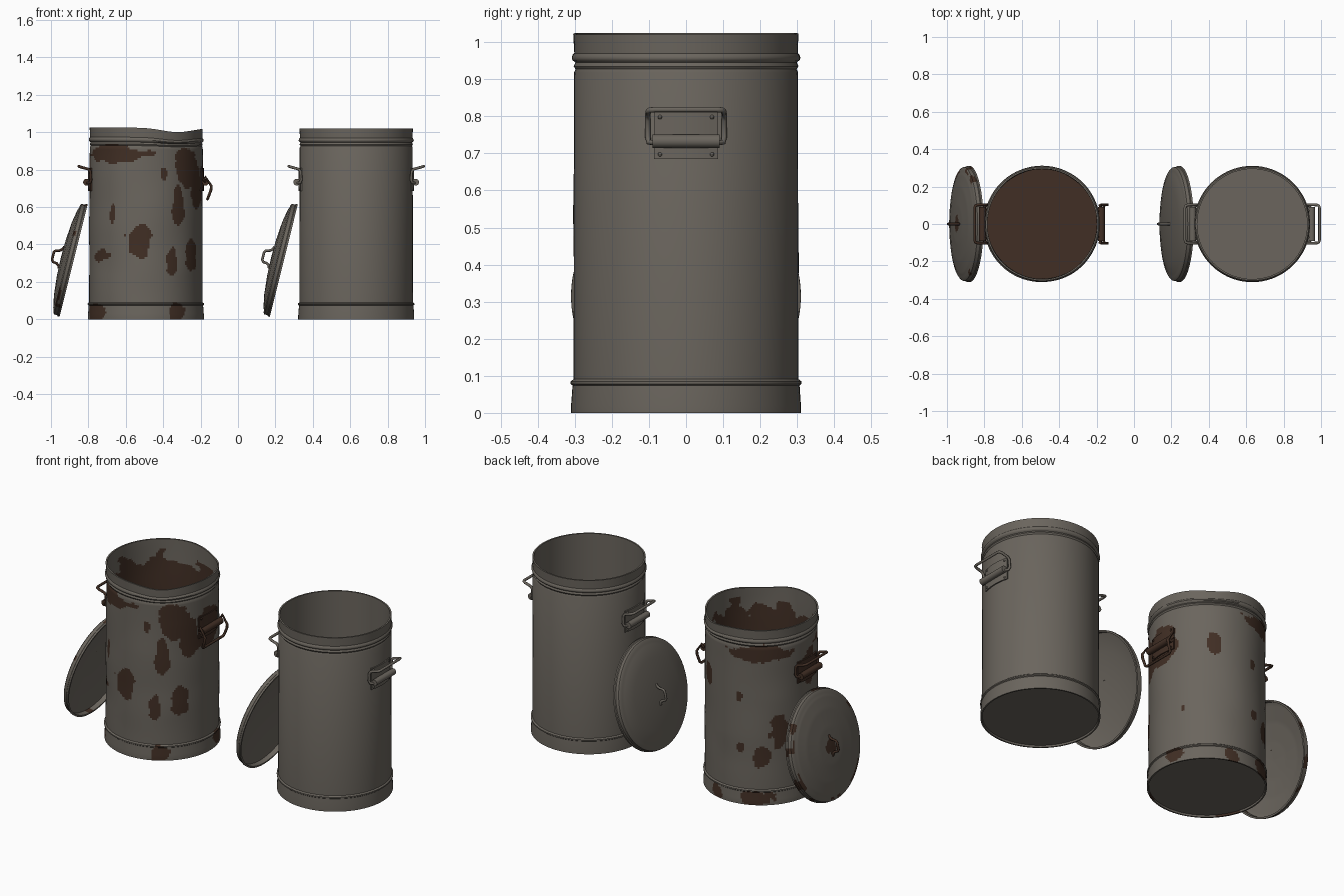
import bpy, bmesh, math
from mathutils import Vector, Matrix, noise

if "Cube" in bpy.data.objects:
    bpy.data.objects.remove(bpy.data.objects["Cube"])

def material(name, rgb):
    m = bpy.data.materials.new(name)
    m.diffuse_color = (*rgb, 1)
    m.use_nodes = True
    m.node_tree.nodes["Principled BSDF"].inputs["Base Color"].default_value = m.diffuse_color
    return m

METAL = material("grey metal", (0.145, 0.130, 0.110))
RUST = material("brown rust", (0.053, 0.028, 0.018))

def finish(ob, mats, angle=35):
    for m in mats:
        ob.data.materials.append(m)
    for p in ob.data.polygons:
        p.use_smooth = True
    ob.data.set_sharp_from_angle(angle=math.radians(angle))
    return ob

def link(name, bm):
    me = bpy.data.meshes.new(name)
    bm.to_mesh(me)
    bm.free()
    ob = bpy.data.objects.new(name, me)
    bpy.context.collection.objects.link(ob)
    return ob

def resample(profile, step):
    out = [profile[0]]
    for (r0, z0), (r1, z1) in zip(profile, profile[1:]):
        n = max(1, round(math.hypot(r1 - r0, z1 - z0) / step))
        out += [(r0 + (r1 - r0) * i / n, z0 + (z1 - z0) * i / n) for i in range(1, n + 1)]
    return out

def lathe(name, profile, segs, matrix, rule=None, warp=None):
    """Spin a profile around z; rule(face centre, normal) picks rusty faces."""
    bm = bmesh.new()
    rings = []
    for r, z in profile:
        n = 1 if r < 1e-6 else segs
        rings.append([bm.verts.new((r * math.cos(2 * math.pi * i / segs),
                                    r * math.sin(2 * math.pi * i / segs), z)) for i in range(n)])
    for a, b in zip(rings, rings[1:]):
        if len(a) == 1 and len(b) == 1:
            continue                            # step along the axis, no surface
        for i in range(segs):
            j = (i + 1) % segs
            vs = [a[i % len(a)], a[j % len(a)], b[j % len(b)], b[i % len(b)]]
            bm.faces.new(list(dict.fromkeys(vs)))
    bmesh.ops.remove_doubles(bm, verts=bm.verts[:], dist=1e-5)
    bmesh.ops.recalc_face_normals(bm, faces=bm.faces[:])
    bm.normal_update()
    if rule:
        for f in bm.faces:
            f.material_index = int(rule(f.calc_center_median(), f.normal))
    if warp:
        for v in bm.verts:
            v.co = warp(v.co)
    bm.transform(matrix)
    return finish(link(name, bm), [METAL, RUST])

def tube(name, points, radius, matrix, mat):
    """Bent wire through the points."""
    cu = bpy.data.curves.new(name, 'CURVE')
    cu.dimensions = '3D'
    cu.bevel_depth, cu.bevel_resolution, cu.use_fill_caps = radius, 2, True
    sp = cu.splines.new('POLY')
    sp.points.add(len(points) - 1)
    for p, co in zip(sp.points, points):
        p.co = (*(matrix @ Vector(co)), 1)
    ob = bpy.data.objects.new(name, cu)
    bpy.context.collection.objects.link(ob)
    bpy.ops.object.select_all(action='DESELECT')
    ob.select_set(True)
    bpy.context.view_layer.objects.active = ob
    bpy.ops.object.convert(target='MESH')
    return finish(bpy.context.object, [mat], 50)

# Can wall: underside, base band, beads, rim, then back down the inside
CAN = [(0, .01), (.300, .01), (.302, 0), (.310, 0), (.310, .02), (.306, .074), (.311, .078),
       (.311, .085), (.303, .091), (.302, .918), (.298, .927), (.303, .935), (.298, .945),
       (.306, .951), (.308, .957), (.306, .964), (.301, .970), (.303, 1.02), (.294, 1.02),
       (.294, .03), (0, .03)]

# Lid: rim, stepped shoulder, shallow dome, then the underside
LID = [(.300, 0), (.310, 0), (.310, .010), (.305, .014), (.304, .032), (.296, .038), (.283, .039),
       (.270, .045), (.20, .058), (.10, .067), (0, .070),
       (0, .062), (.10, .059), (.20, .050), (.290, .032), (.300, .028), (.300, 0)]

# Rust patches: azimuth, height, half angle, half height
PATCHES = [(-125, .885, 36, .045), (-96, .41, 11, .10), (-142, .34, 13, .032), (-126, .57, 3, .055),
           (-63, .30, 7, .07), (-38, .35, 10, .075), (-54, .60, 8, .12), (-44, .80, 17, .12),
           (-26, .70, 13, .11), (0, .74, 19, .12), (-71, .78, 3, .04), (-112, .45, 1.5, .012),
           (122, .885, 34, .045), (182, .76, 13, .09), (145, .43, 13, .09), (124, .29, 9, .07),
           (103, .33, 5, .03), (101, .62, 4, .035), (58, .69, 7, .055), (26, .32, 2, .015),
           (-152, .04, 16, .06), (-57, .03, 9, .055), (120, .04, 18, .05), (75, .03, 8, .04),
           (15, .05, 10, .04)]

def can_rust(c, n):
    wob = noise.noise(c * 13) * .9 + noise.noise(c * 30) * .35
    radial = Vector((c.x, c.y, 0))
    if c.z > .02 and (radial.length < .29 or n.dot(radial) < -.1 and radial.length < .296):
        return c.z < .90 + .12 * wob            # rusty inside, bare near the rim
    if c.z < .012 and radial.length < .3 or c.z > .965:
        return False
    az = math.degrees(math.atan2(c.y, c.x))
    return any((((az - a + 180) % 360 - 180) / w) ** 2 + ((c.z - z) / h) ** 2 < 1 + wob
               for a, z, w, h in PATCHES)

def can_warp(co):
    k = 1 + .012 * noise.noise(co * 5) * min(1, co.z * 4)
    z = co.z
    if z > .9:
        z += (.005 - .024 * math.exp(-((co.x - .17) / .12) ** 2)) * min(1, (z - .9) / .1)
    return Vector((co.x * k, co.y * k, z))

def lid_rust(c, n):
    edge = math.hypot(c.x, c.y)
    wob = noise.noise(c * 12) + .4 * noise.noise(c * 30)
    return n.z > -.3 and (edge > .285 and wob > .33 or edge < .045 + .02 * wob)

def handle(prefix, base, mat, drooped):
    """Curved back plate, hinge barrel and wire bail on the +x side of a can."""
    bm = bmesh.new()
    n = 8
    half = math.asin(.085 / .305)
    grid = []                                   # inner and outer skins, two heights each
    for r, z in ((.300, .685), (.309, .685), (.309, .81), (.300, .81)):
        grid.append([bm.verts.new((r * math.cos(t), r * math.sin(t), z))
                     for t in [half * (2 * i / n - 1) for i in range(n + 1)]])
    for k in range(4):
        a, b = grid[k], grid[(k + 1) % 4]
        for i in range(n):
            bm.faces.new((a[i], a[i + 1], b[i + 1], b[i]))
    for i in (0, n):
        bm.faces.new([row[i] for row in grid])
    # rivets at the plate corners
    for y in (-.07, .07):
        for z in (.697, .798):
            bmesh.ops.create_uvsphere(bm, u_segments=8, v_segments=6, radius=.006,
                                      matrix=Matrix.Translation((math.sqrt(.309**2 - y*y), y, z)))
    bm.transform(base)
    bmesh.ops.recalc_face_normals(bm, faces=bm.faces[:])
    finish(link(prefix + "_handle_plate", bm), [mat])

    bm = bmesh.new()
    bmesh.ops.create_cone(bm, cap_ends=True, segments=20, radius1=.018, radius2=.018, depth=.18,
                          matrix=Matrix.Translation((.318, 0, .733)) @ Matrix.Rotation(math.pi / 2, 4, 'X'))
    bm.transform(base)
    bmesh.ops.recalc_face_normals(bm, faces=bm.faces[:])
    finish(link(prefix + "_handle_hinge", bm), [mat])

    if drooped:
        side = [(.318, .08, .733), (.310, .100, .745), (.318, .103, .762), (.350, .103, .712),
                (.347, .103, .690), (.332, .100, .650), (.329, .088, .643)]
    else:
        side = [(.318, .08, .728), (.300, .100, .730), (.294, .103, .745), (.297, .103, .790),
                (.308, .103, .803), (.345, .102, .813), (.357, .097, .817), (.360, .085, .818)]
    path = side + [(x, -y, z) for x, y, z in reversed(side)]
    tube(prefix + "_handle_bail", path, .0075, base, mat)

FLIP = Matrix.Diagonal((-1, 1, 1, 1))
LID_GRIP = [(-.060, 0, .066), (-.045, 0, .072), (-.036, 0, .085), (-.034, 0, .104), (-.024, 0, .113),
            (.018, 0, .113), (.028, 0, .106), (.034, 0, .085), (.044, 0, .072), (.060, 0, .065)]

for label, x, rusty in (("rusty", -.492, True), ("clean", .632, False)):
    at = Matrix.Translation((x, 0, 0))
    trim = RUST if rusty else METAL
    # Can
    lathe(label + "_can", resample(CAN, .011) if rusty else CAN, 208 if rusty else 72, at,
          can_rust if rusty else None, can_warp if rusty else None)
    # Side handles
    handle(label + "_right", at, trim, rusty)
    handle(label + "_left", at @ FLIP, trim, False)
    # Leaning lid with its grip
    lean = Matrix.Translation((x - .387, 0, .314)) @ Matrix.Rotation(math.radians(-76), 4, 'Y')
    lathe(label + "_lid", resample(LID, .012) if rusty else LID, 128 if rusty else 72, lean,
          lid_rust if rusty else None)
    tube(label + "_lid_grip", LID_GRIP, .007, lean, trim)
